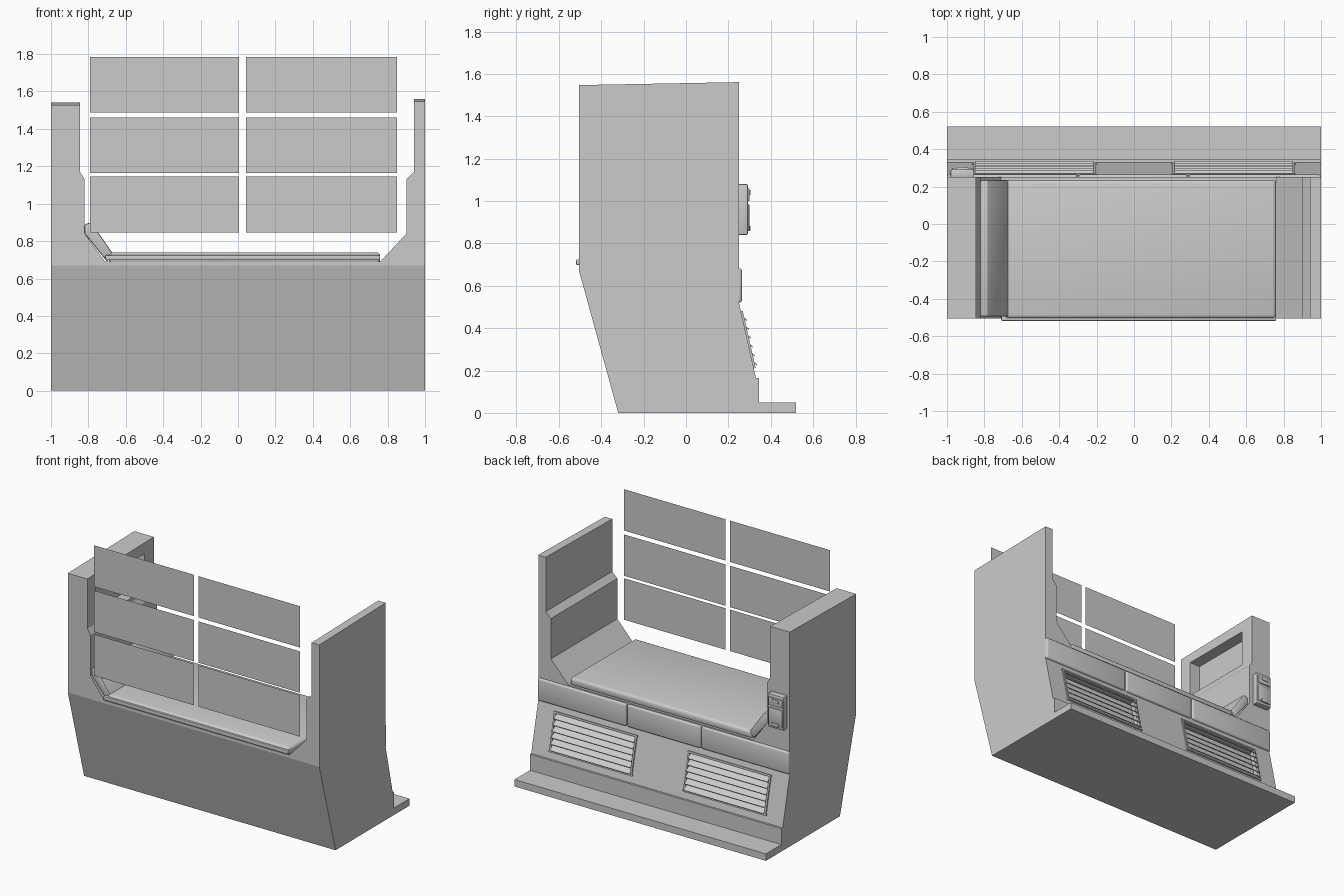
import bpy, bmesh, math
from mathutils import Vector

if "Cube" in bpy.data.objects:
    bpy.data.objects.remove(bpy.data.objects["Cube"])

TILT = math.atan2(0.08, 0.355)          # lean of the rear panel


def panel_y(z):
    return 0.25 + 0.08 * (0.52 - z) / 0.355


def finish(name, bm, bevel=0, segments=2):
    bmesh.ops.recalc_face_normals(bm, faces=bm.faces)
    me = bpy.data.meshes.new(name)
    bm.to_mesh(me)
    bm.free()
    ob = bpy.data.objects.new(name, me)
    bpy.context.collection.objects.link(ob)
    bpy.ops.object.select_all(action='DESELECT')
    bpy.context.view_layer.objects.active = ob
    ob.select_set(True)
    if bevel:
        m = ob.modifiers.new("bevel", 'BEVEL')
        m.width, m.segments = bevel, segments
        bpy.ops.object.modifier_apply(modifier=m.name)
        bpy.ops.object.shade_smooth_by_angle(angle=math.radians(40))
    return ob


def prism(name, pts, axis, a, b, bevel=0, segments=2):
    """Extrude a 2D profile along x (profile is y,z) or y (profile is x,z)."""
    bm = bmesh.new()
    place = (lambda p, t: (t, p[0], p[1])) if axis == 'x' else (lambda p, t: (p[0], t, p[1]))
    f = bm.faces.new([bm.verts.new(place(p, a)) for p in pts])
    ext = bmesh.ops.extrude_face_region(bm, geom=[f])
    move = Vector((b - a, 0, 0)) if axis == 'x' else Vector((0, b - a, 0))
    bmesh.ops.translate(bm, vec=move, verts=[v for v in ext['geom'] if isinstance(v, bmesh.types.BMVert)])
    return finish(name, bm, bevel, segments)


def box(name, x, y, z, bevel=0, segments=2):
    return prism(name, [(y[0], z[0]), (y[1], z[0]), (y[1], z[1]), (y[0], z[1])], 'x', x[0], x[1], bevel, segments)


def tilted_box(name, centre, size, angle):
    hx, hy, hz = (s / 2 for s in size)
    ob = box(name, (-hx, hx), (-hy, hy), (-hz, hz))
    ob.location = centre
    ob.rotation_euler.x = angle
    return ob


def cut(target, cutter):
    cutter.hide_render = True
    bpy.context.view_layer.update()
    m = target.modifiers.new("cut", 'BOOLEAN')
    m.operation, m.object, m.solver = 'DIFFERENCE', cutter, 'EXACT'
    bpy.context.view_layer.objects.active = target
    bpy.ops.object.modifier_apply(modifier=m.name)
    bpy.data.objects.remove(cutter)


# lower cabinet with leaning front and rear
cabinet = prism("cabinet", [(-0.32, 0), (0.33, 0), (0.33, 0.165), (0.25, 0.52), (0.25, 0.67), (-0.505, 0.67)],
                'x', -1, 1)

# U-shaped surround: both side walls and the tray between them
walls = prism("side_walls", [(-1, 0.67), (1, 0.67), (1, 1.555), (0.94, 1.555), (0.94, 1.17), (0.9, 1.13),
                             (0.9, 0.84), (0.76, 0.69), (-0.71, 0.69), (-0.82, 0.84), (-0.82, 1.13),
                             (-0.845, 1.17), (-0.845, 1.535), (-1, 1.535)], 'y', -0.505, 0.25)
for v in walls.data.vertices:            # wall tops rise slightly to the rear
    if v.co.z > 1.5:
        v.co.z += 0.006 if v.co.y > 0 else -0.008
cut(walls, box("recess_cutter", (-0.93, -0.7), (-0.41, 0.145), (1.2, 1.46)))

# desk top, front trim and slanted side pad
box("desk_top", (-0.69, 0.76), (-0.505, 0.235), (0.68, 0.74), 0.02, 3)
box("front_trim", (-0.71, 0.76), (-0.518, -0.49), (0.698, 0.725), 0.005)
prism("side_pad", [(-0.82, 0.89), (-0.785, 0.9), (-0.67, 0.735), (-0.7, 0.69), (-0.82, 0.84)],
      'y', -0.495, 0.235, 0.008)

# three padded rear bars
for a, b in ((-1, -0.303), (-0.297, 0.287), (0.293, 1)):
    box("rear_bar", (a, b), (0.2, 0.265), (0.52, 0.682), 0.014, 3)

# louvred vents in the rear panel
for s in (-1, 1):
    cx, cz, w, h = s * 0.533, 0.345, 0.645, 0.265
    cut(cabinet, tilted_box("vent_cutter", (cx, panel_y(cz), cz), (w, 0.09, h), TILT))
    up = Vector((0, -math.sin(TILT), math.cos(TILT)))
    mid = Vector((cx, panel_y(cz), cz))
    for e in (-1, 1):
        tilted_box("vent_frame_rail", mid + up * e * h / 2, (w + 0.02, 0.018, 0.012), TILT)
        tilted_box("vent_frame_side", mid + Vector((e * w / 2, 0, 0)), (0.012, 0.018, h), TILT)
    for i in range(6):
        pos = mid + up * (-0.105 + i * 0.043) + Vector((0, 0.001, 0))
        tilted_box("vent_slat", pos, (w - 0.01, 0.052, 0.006), -0.68)

# kick plate and foot step
box("kick_plate", (-1, 1), (0.32, 0.345), (0, 0.165))
box("foot_step", (-1, 1), (0.34, 0.52), (0, 0.05))

# control box on the rear of the thick wall
box("control_box", (-0.98, -0.855), (0.245, 0.292), (0.84, 1.08), 0.006)
box("control_box_lid", (-0.972, -0.863), (0.285, 0.3), (1.0, 1.06), 0.004)
box("control_box_pad", (-0.972, -0.863), (0.285, 0.299), (0.86, 0.985), 0.004)
for z in (0.87, 1.04):
    box("control_box_key", (-0.945, -0.89), (0.29, 0.305), (z - 0.012, z + 0.012), 0.004)

# six thin display panes along the front
for x in ((-0.79, 0.006), (0.042, 0.85)):
    for z in ((0.847, 1.145), (1.163, 1.46), (1.488, 1.785)):
        bm = bmesh.new()
        bm.faces.new([bm.verts.new(p) for p in ((x[0], -0.507, z[0]), (x[1], -0.507, z[0]),
                                                (x[1], -0.507, z[1]), (x[0], -0.507, z[1]))])
        finish("display_pane", bm)
